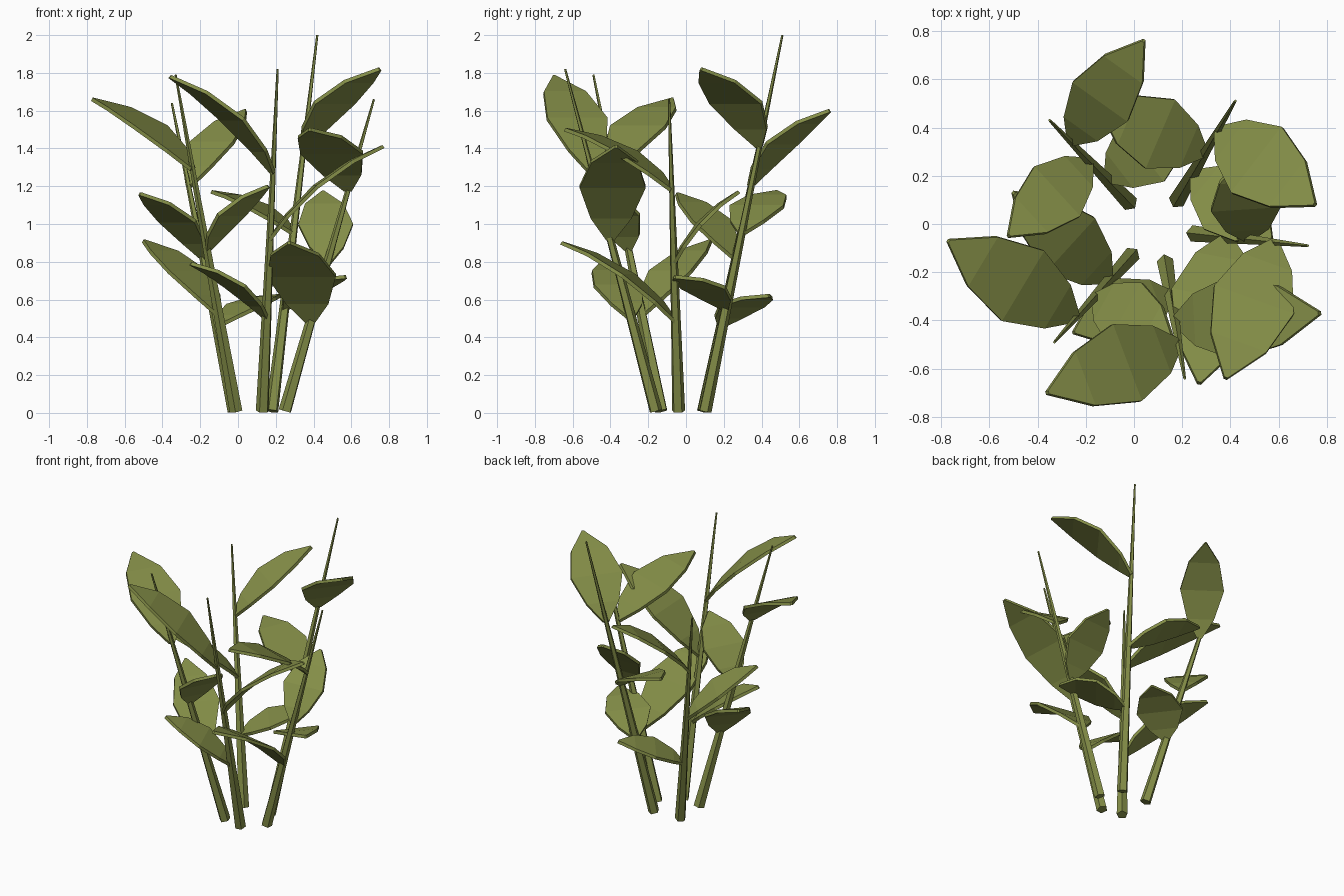
import bpy, bmesh
from mathutils import Vector

if "Cube" in bpy.data.objects:
    bpy.data.objects.remove(bpy.data.objects["Cube"])

green = bpy.data.materials.new("olive_green")
green.diffuse_color = (0.235, 0.275, 0.065, 1)
green.use_nodes = True
green.node_tree.nodes["Principled BSDF"].inputs["Base Color"].default_value = green.diffuse_color


def finish(bm, name):
    bmesh.ops.recalc_face_normals(bm, faces=bm.faces)
    mesh = bpy.data.meshes.new(name)
    bm.to_mesh(mesh)
    bm.free()
    mesh.materials.append(green)
    ob = bpy.data.objects.new(name, mesh)
    bpy.context.collection.objects.link(ob)


def stem(name, base, tip):
    """Tapered five-sided stalk."""
    base, tip = Vector(base), Vector(tip)
    axis = tip - base
    bm = bmesh.new()
    bmesh.ops.create_cone(bm, cap_ends=True, segments=5, radius1=0.036,
                          radius2=0.006, depth=axis.length)
    bmesh.ops.transform(bm, matrix=axis.to_track_quat('Z', 'Y').to_matrix().to_4x4(),
                        verts=bm.verts)
    bmesh.ops.translate(bm, vec=(base + tip) / 2, verts=bm.verts)
    finish(bm, name)


# position along the leaf, share of the half width
OUTLINE = [(0, 0.12), (0.18, 0.62), (0.47, 1.0), (0.77, 0.7), (1, 0.04)]


def leaf(name, base, tip, half):
    """Thin arched blade, level across its width."""
    base, tip = Vector(base), Vector(tip)
    axis = tip - base
    side = axis.cross(Vector((0, 0, 1))).normalized()
    up = side.cross(axis).normalized()
    bm = bmesh.new()
    rings = []
    for t, w in OUTLINE:
        p = base + axis * t + up * (axis.length * 0.08 * 4 * t * (1 - t))
        rings.append([bm.verts.new(p + side * (sx * half * w) + up * (sz * 0.01))
                      for sx, sz in ((-1, -1), (1, -1), (1, 1), (-1, 1))])
    for a, b in zip(rings, rings[1:]):
        for i in range(4):
            j = (i + 1) % 4
            bm.faces.new((a[i], a[j], b[j], b[i]))
    bm.faces.new(rings[0])
    bm.faces.new(rings[-1])
    finish(bm, name)


# each stalk: base, tip, then its leaves as (height of joint, leaf tip, half width)
PLANT = [
    ((0.18, 0.10, 0.01), (0.42, 0.51, 2.0), [
        (0.55, (0.57, -0.06, 0.72), 0.15),
        (0.95, (-0.14, 0.48, 1.17), 0.155),
        (1.41, (0.75, 0.08, 1.82), 0.172)]),
    ((-0.02, 0.09, 0.01), (-0.35, 0.43, 1.64), [
        (0.46, (0.22, 0.44, 0.62), 0.15),
        (0.82, (-0.52, -0.05, 1.16), 0.14),
        (1.20, (0.04, 0.76, 1.60), 0.14)]),
    ((-0.01, -0.13, 0.01), (-0.33, -0.49, 1.79), [
        (0.52, (-0.50, 0.13, 0.91), 0.15),
        (0.86, (0.16, -0.48, 1.20), 0.145),
        (1.29, (-0.77, -0.07, 1.66), 0.17)]),
    ((0.13, -0.16, 0.01), (0.21, -0.64, 1.82), [
        (0.50, (-0.25, -0.45, 0.79), 0.14),
        (0.92, (0.77, -0.37, 1.41), 0.175),
        (1.27, (-0.36, -0.70, 1.78), 0.17)]),
    ((0.25, -0.04, 0.01), (0.72, -0.09, 1.66), [
        (0.48, (0.27, -0.66, 0.90), 0.185),
        (0.79, (0.45, 0.28, 1.17), 0.145),
        (1.18, (0.38, -0.64, 1.50), 0.175)]),
]

for s, (base, tip, leaves) in enumerate(PLANT, 1):
    stem(f"stem_{s}", base, tip)
    for k, (z, leaf_tip, half) in enumerate(leaves, 1):
        joint = Vector(base).lerp(Vector(tip), (z - base[2]) / (tip[2] - base[2]))
        leaf(f"leaf_{s}_{k}", joint, leaf_tip, half)
